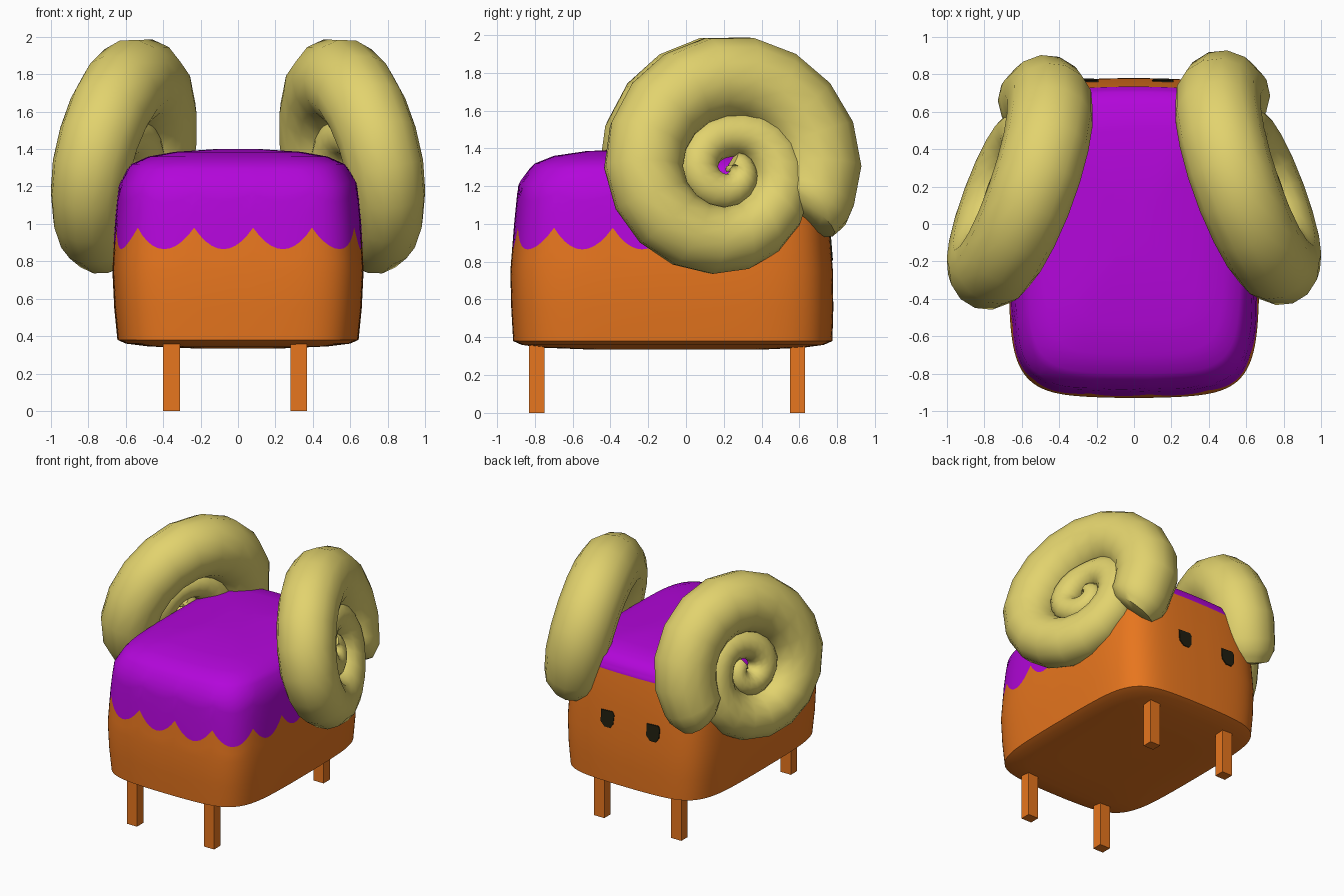
import bpy, bmesh, math
from mathutils import Vector

if "Cube" in bpy.data.objects:
    bpy.data.objects.remove(bpy.data.objects["Cube"])


def material(name, rgb):
    m = bpy.data.materials.new(name)
    m.diffuse_color = (*rgb, 1)
    m.use_nodes = True
    m.node_tree.nodes["Principled BSDF"].inputs["Base Color"].default_value = m.diffuse_color
    return m


ORANGE = material("orange", (0.80, 0.18, 0.013))
PURPLE = material("purple", (0.45, 0.002, 0.70))
HORN = material("horn_yellow", (0.76, 0.65, 0.155))
DARK = material("eye_dark", (0.014, 0.013, 0.005))


def interp(table, t):
    """Linear lookup in rows of (key, values...)."""
    if t <= table[0][0]:
        return table[0][1:]
    for a, b in zip(table, table[1:]):
        if t <= b[0]:
            f = (t - a[0]) / (b[0] - a[0])
            return tuple(p + (q - p) * f for p, q in zip(a[1:], b[1:]))
    return table[-1][1:]


def loft(name, rings, mats, row_mat=lambda i: 0, smooth=True):
    """Closed rings of points joined by quads, capped at both ends."""
    bm = bmesh.new()
    rows = [[bm.verts.new(p) for p in ring] for ring in rings]
    n = len(rows[0])
    for i in range(len(rows) - 1):
        for j in range(n):
            k = (j + 1) % n
            f = bm.faces.new((rows[i][j], rows[i][k], rows[i + 1][k], rows[i + 1][j]))
            f.material_index = row_mat(i)
    bm.faces.new(rows[0]).material_index = row_mat(0)
    bm.faces.new(rows[-1]).material_index = row_mat(len(rows) - 2)
    bmesh.ops.recalc_face_normals(bm, faces=bm.faces)
    me = bpy.data.meshes.new(name)
    bm.to_mesh(me)
    bm.free()
    for m in mats:
        me.materials.append(m)
    ob = bpy.data.objects.new(name, me)
    bpy.context.collection.objects.link(ob)
    if smooth:
        bpy.ops.object.select_all(action='DESELECT')
        ob.select_set(True)
        bpy.context.view_layer.objects.active = ob
        bpy.ops.object.shade_smooth_by_angle(angle=math.radians(50))
    return ob


# Body profile: z, half width, rear end y, face end y
PROFILE = [
    (0.335, 0.25, -0.50, 0.40), (0.345, 0.48, -0.76, 0.62),
    (0.36, 0.60, -0.87, 0.73), (0.38, 0.645, -0.915, 0.775),
    (0.55, 0.662, -0.925, 0.78), (0.75, 0.672, -0.93, 0.778),
    (1.00, 0.66, -0.91, 0.758), (1.20, 0.642, -0.89, 0.742),
    (1.26, 0.62, -0.86, 0.733), (1.32, 0.57, -0.80, 0.705),
    (1.36, 0.48, -0.70, 0.64), (1.385, 0.34, -0.53, 0.50),
    (1.40, 0.12, -0.20, 0.20)]

# Plan outline: bulged squircle resampled evenly, so each scallop has equal length
SCALLOPS, STEPS = 17, 10
dense = []
for i in range(2000):
    a = -math.pi / 2 + 0.09 + 2 * math.pi * i / 2000
    c, s = math.cos(a), math.sin(a)
    u, v = math.copysign(abs(c) ** (1 / 3), c), math.copysign(abs(s) ** (1 / 3), s)
    dense.append((u * (1 - 0.035 * v * v), v * (1 - 0.045 * u * u)))
# start at the scallop cusp just right of centre on the rear
start = min(range(2000), key=lambda i: abs(dense[i][0] - 0.09) + (dense[i][1] > 0) * 9)
dense = dense[start:] + dense[:start]
pts = [(0.0, *dense[0])]
for (x0, y0), (x1, y1) in zip(dense, dense[1:] + dense[:1]):
    d = math.hypot((x1 - x0) * 0.66, (y1 - y0) * 0.84)
    pts.append((pts[-1][0] + d, x1, y1))
COLS = SCALLOPS * STEPS
outline = [interp(pts, pts[-1][0] * j / COLS) for j in range(COLS)]


def hem(j):
    """Height of the wool edge: scalloped, but raised around the face."""
    if outline[j][1] > 0.55:
        return 1.25
    u = (j % STEPS) / STEPS
    return 0.865 + 0.115 * (2 * u - 1) ** 2


def body_point(j, z):
    hx, y0, y1 = interp(PROFILE, z)
    u, v = outline[j]
    return (u * hx, (y0 + y1) / 2 + v * (y1 - y0) / 2, z)


rings = [[body_point(j, r[0]) for j in range(COLS)] for r in PROFILE[:6]]
rings += [[body_point(j, 0.75 + (hem(j) - 0.75) * f) for j in range(COLS)] for f in (0.5, 1)]
HEM_ROW = len(rings) - 1
rings += [[body_point(j, hem(j) + (1.29 - hem(j)) * f) for j in range(COLS)]
          for f in (0.3, 0.6, 0.8, 1)]
rings += [[body_point(j, r[0]) for j in range(COLS)] for r in PROFILE[9:]]
loft("body_with_wool", rings, [ORANGE, PURPLE], lambda i: int(i >= HEM_ROW))

# Horns: angle, spiral radius, tube radius
SPIRAL = [
    (-35, 0.50, 0.09), (-33, 0.49, 0.17), (-25, 0.475, 0.215), (0, 0.47, 0.23),
    (45, 0.462, 0.232), (90, 0.472, 0.23), (180, 0.455, 0.21), (270, 0.385, 0.18),
    (360, 0.255, 0.165), (450, 0.165, 0.115), (540, 0.17, 0.11),
    (630, 0.13, 0.10), (720, 0.06, 0.08), (780, 0.03, 0.06)]
NORMAL = Vector((1, 0.34, 0.2)).normalized()


def spiral_point(t):
    r, _ = interp(SPIRAL, t)
    a = math.radians(t)
    y, z = r * math.cos(a), r * math.sin(a)
    x = 0.63 - 0.34 * y - 0.2 * z + 0.03 * max(0, t - 300) / 500
    return Vector((x, 0.23 + y, 1.30 + z))


def horn(name, side, shift_y):
    angles = [-35, -33, -29, -25, -18] + list(range(0, 781, 20))
    out = []
    for t in angles:
        p, rad = spiral_point(t), interp(SPIRAL, t)[1]
        a = math.radians(t)
        tangent = Vector((0.34 * math.sin(a) - 0.2 * math.cos(a), -math.sin(a), math.cos(a)))
        e1 = tangent.cross(NORMAL).normalized()
        ring = []
        for k in range(14):
            b = 2 * math.pi * k / 14
            q = p + (e1 * math.cos(b) + NORMAL * math.sin(b)) * rad
            ring.append((q.x * side, q.y + shift_y, q.z))
        out.append(ring)
    loft(name, out, [HORN])


horn("right_horn", 1, 0)
horn("left_horn", -1, -0.025)

# Legs: thin square posts
for name, x, y in (("rear_leg_left", -0.355, -0.79), ("rear_leg_right", 0.325, -0.79),
                   ("face_leg_left", -0.355, 0.59), ("face_leg_right", 0.325, 0.59)):
    loft(name, [[(x + sx * 0.045, y + sy * 0.04, z)
                 for sx, sy in ((-1, -1), (1, -1), (1, 1), (-1, 1))] for z in (0, 0.39)],
         [ORANGE], smooth=False)

# Eyes: thin plates following the face
EYE = [(-0.055, 0.06), (0.045, 0.065), (0.06, 0.04), (0.055, -0.03),
       (0.03, -0.065), (-0.02, -0.065), (-0.055, -0.03)]
for name, ex, ez in (("eye_left", -0.245, 0.872), ("eye_right", 0.157, 0.88)):
    loft(name, [[(ex - dx, interp(PROFILE, ez + dz)[2] + off, ez + dz) for dx, dz in EYE]
                for off in (-0.005, 0.004)], [DARK], smooth=False)
